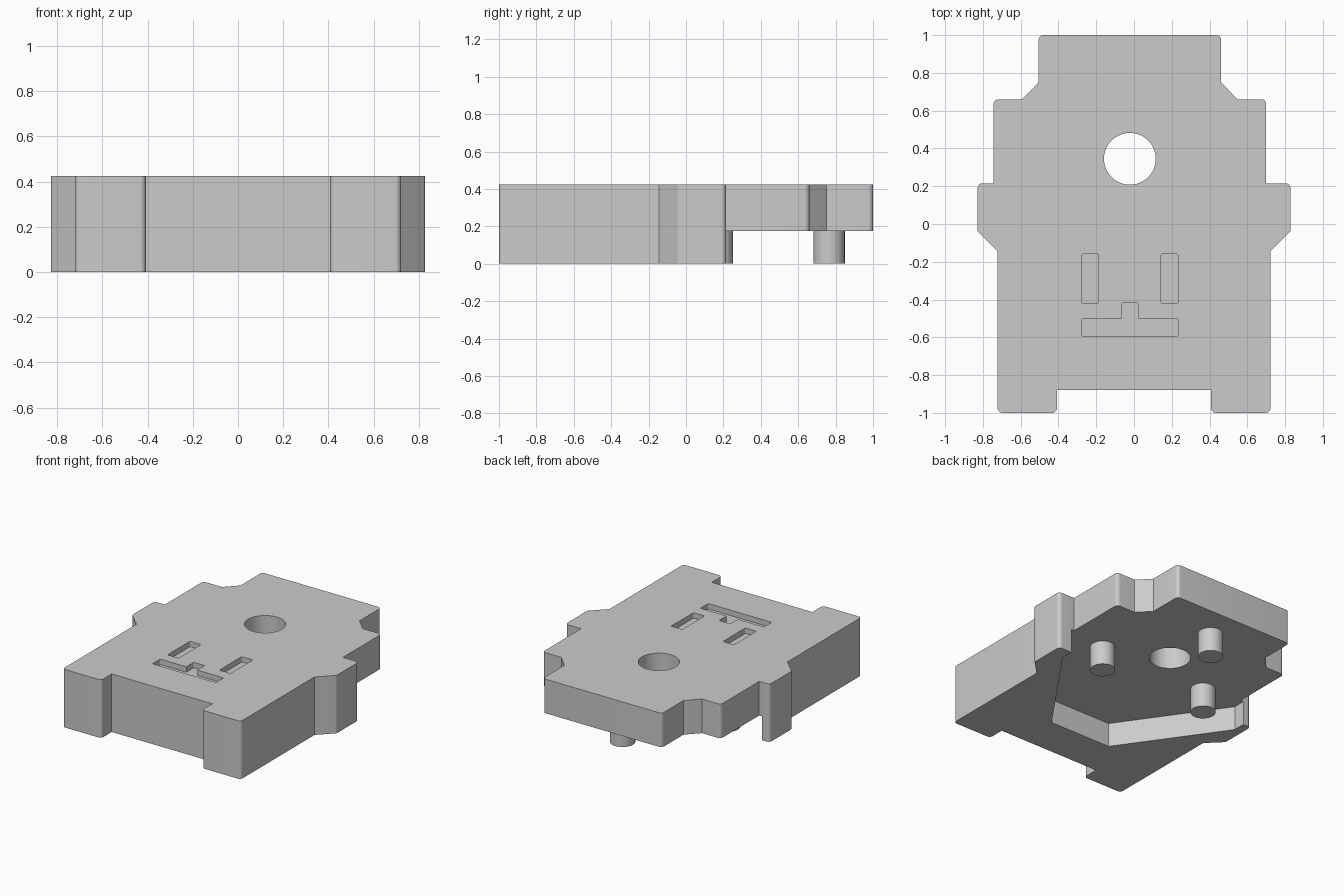
import bpy, bmesh, math
from mathutils import Vector

cube = bpy.data.objects.get("Cube")
if cube:
    bpy.data.objects.remove(cube, do_unlink=True)

grey = bpy.data.materials.new("plain grey")
grey.use_nodes = True
COLOUR = (0.6, 0.6, 0.6, 1)
grey.diffuse_color = COLOUR
grey.node_tree.nodes["Principled BSDF"].inputs["Base Color"].default_value = COLOUR

TOP, CEILING, DEPTH = 0.425, 0.175, 0.04
MID = -0.022          # centre line of the upper half and its features


def rounded(points, radius):
    """Replace each corner flagged 1 by a small arc."""
    out = []
    for i, (x, y, flag) in enumerate(points):
        p = Vector((x, y))
        if not flag:
            out.append(p)
            continue
        a = (Vector(points[i - 1][:2]) - p).normalized()
        b = (Vector(points[(i + 1) % len(points)][:2]) - p).normalized()
        half = a.angle(b) / 2
        centre = p + (a + b).normalized() * radius / math.sin(half)
        t = radius / math.tan(half)
        start, end = p + a * t - centre, p + b * t - centre
        for k in range(7):
            out.append(centre + start.lerp(end, k / 6).normalized() * radius)
    return out


def prism(name, points, z0, z1):
    bm = bmesh.new()
    face = bm.faces.new([bm.verts.new((p[0], p[1], z0)) for p in points])
    grown = bmesh.ops.extrude_face_region(bm, geom=[face])["geom"]
    verts = [v for v in grown if isinstance(v, bmesh.types.BMVert)]
    bmesh.ops.translate(bm, vec=(0, 0, z1 - z0), verts=verts)
    bmesh.ops.recalc_face_normals(bm, faces=bm.faces)
    mesh = bpy.data.meshes.new(name)
    bm.to_mesh(mesh)
    bm.free()
    mesh.materials.append(grey)
    obj = bpy.data.objects.new(name, mesh)
    bpy.context.collection.objects.link(obj)
    return obj


def circle(cx, cy, r, n=48):
    return [(cx + r * math.cos(math.tau * i / n), cy + r * math.sin(math.tau * i / n))
            for i in range(n)]


def mirrored(right_side, centre):
    """Close a +x outline with its reflection."""
    return right_side + [(2 * centre - p[0], *p[1:]) for p in reversed(right_side)]


def smooth(obj):
    bpy.ops.object.select_all(action="DESELECT")
    obj.select_set(True)
    bpy.context.view_layer.objects.active = obj
    bpy.ops.object.shade_smooth_by_angle(angle=math.radians(30))


# Body outline: lower half about x = 0, upper half about MID; last value flags a rounded corner
lower = [(0.408, -0.88, 0), (0.408, -1, 1), (0.722, -1, 1), (0.722, -0.145, 0),
         (0.828, -0.04, 1), (0.828, 0.215, 1)]
upper = [(0.722, 0.215, 0), (0.722, 0.66, 1), (0.57, 0.66, 0), (0.483, 0.75, 0), (0.483, 1, 1)]
outline = (lower + [(MID + x, y, f) for x, y, f in upper]
           + [(MID - x, y, f) for x, y, f in reversed(upper)]
           + [(-x, y, f) for x, y, f in reversed(lower)])
body = prism("body_plate", rounded(outline, 0.025), 0, TOP)

# Underside pocket, through hole and engraved face
pocket = mirrored([(MID + 0.247, -0.583), (MID + 0.745, 0.127), (MID + 0.745, 1.2)], MID)
cutters = [prism("pocket_cutter", pocket, -0.1, CEILING),
           prism("hole_cutter", circle(MID, 0.345, 0.137), -0.1, 0.6)]
for side in (-1, 1):
    x = MID + side * 0.21
    slot = [(x - 0.045, -0.42, 1), (x + 0.045, -0.42, 1), (x + 0.045, -0.16, 1), (x - 0.045, -0.16, 1)]
    cutters.append(prism("eye_cutter", rounded(slot, 0.008), TOP - DEPTH, 0.6))
mouth = mirrored([(MID + 0.257, -0.593, 1), (MID + 0.257, -0.503, 1),
                  (MID + 0.045, -0.503, 0), (MID + 0.045, -0.417, 1)], MID)
cutters.append(prism("mouth_cutter", rounded(mouth, 0.008), TOP - DEPTH, 0.6))

bpy.context.view_layer.objects.active = body
for cutter in cutters:
    cutter.hide_render = True
    mod = body.modifiers.new("cut", "BOOLEAN")
    mod.operation = "DIFFERENCE"
    mod.solver = "EXACT"
    mod.object = cutter
    bpy.ops.object.modifier_apply(modifier=mod.name)
    bpy.data.objects.remove(cutter, do_unlink=True)
smooth(body)

# Locating pegs under the pocket ceiling
for name, x, y in (("left_peg", 0.435, 0.168), ("right_peg", -0.435, 0.168), ("back_peg", 0, 0.765)):
    smooth(prism(name, circle(MID + x, y, 0.084, 32), 0, CEILING + 0.02))
